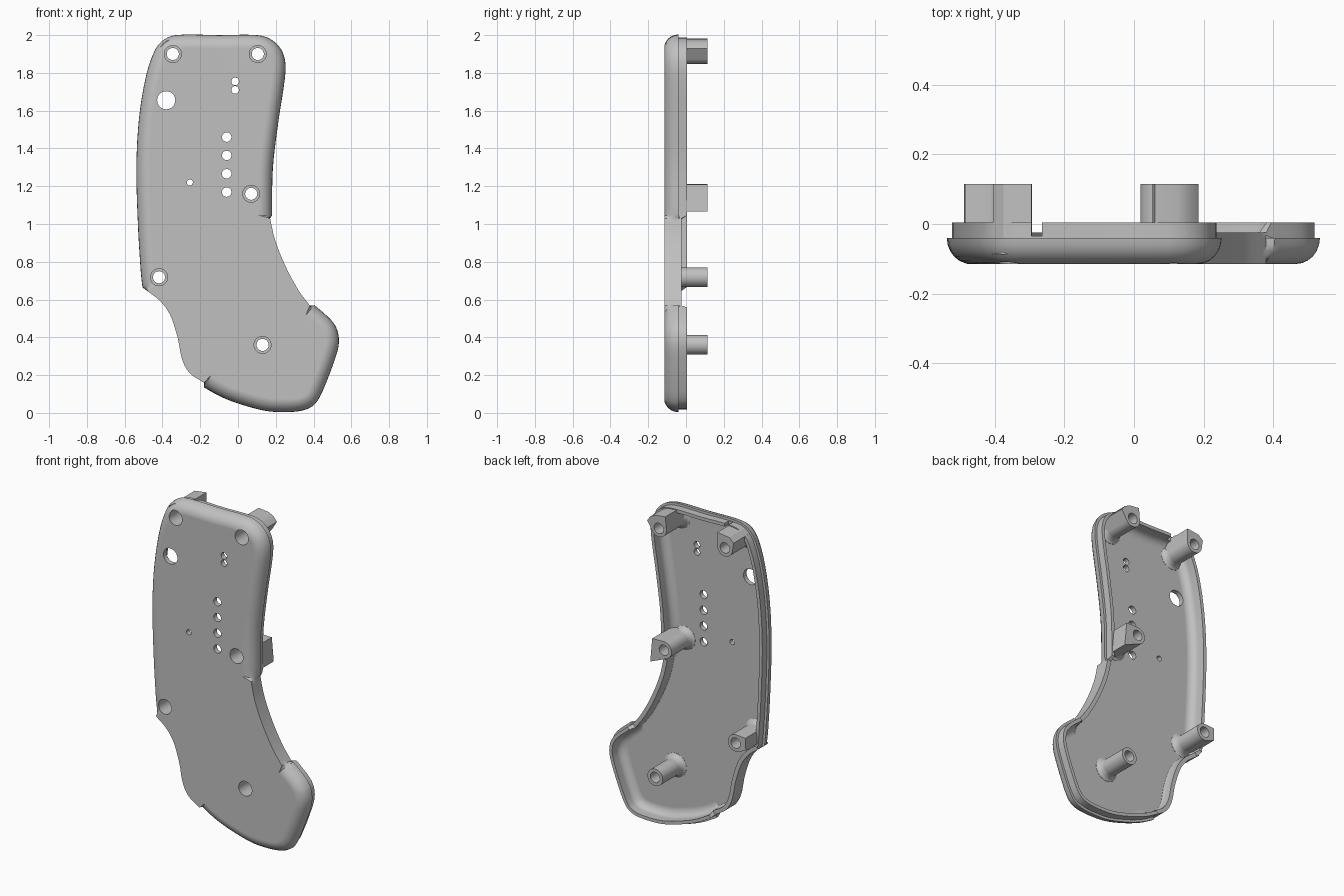
import bpy, bmesh, math
from mathutils import Vector, geometry

cube = bpy.data.objects.get("Cube")
if cube:
    bpy.data.objects.remove(cube)

grey = bpy.data.materials.new("plain grey")
grey.use_nodes = True
colour = (0.53, 0.53, 0.53, 1)
grey.diffuse_color = colour
grey.node_tree.nodes["Principled BSDF"].inputs["Base Color"].default_value = colour


def make_object(name, bm):
    bmesh.ops.recalc_face_normals(bm, faces=bm.faces)
    mesh = bpy.data.meshes.new(name)
    bm.to_mesh(mesh)
    bm.free()
    mesh.materials.append(grey)
    ob = bpy.data.objects.new(name, mesh)
    bpy.context.collection.objects.link(ob)
    return ob


def activate(ob):
    bpy.ops.object.select_all(action='DESELECT')
    ob.select_set(True)
    bpy.context.view_layer.objects.active = ob


def skin(bm, rings):
    """Bridge closed rings of points and cap both ends."""
    loops = [[bm.verts.new(p) for p in ring] for ring in rings]
    n = len(loops[0])
    for a, b in zip(loops, loops[1:]):
        for i in range(n):
            j = (i + 1) % n
            bm.faces.new((a[i], a[j], b[j], b[i]))
    bm.faces.new(loops[0])
    bm.faces.new(loops[-1][::-1])


def circle(x, z, r, n=32):
    return [(x + r * math.cos(2 * math.pi * i / n), z + r * math.sin(2 * math.pi * i / n))
            for i in range(n)]


def at_depth(points, y):
    return [(x, y, z) for x, z in points]


def extent(mesh):
    return Vector([max(v.co[i] for v in mesh.vertices) - min(v.co[i] for v in mesh.vertices)
                   for i in range(3)]) if mesh.vertices else Vector()


def cut(ob, cutter):
    """Drill the object; the overall size must survive, else the next solver is tried."""
    activate(ob)
    solid = ob.data
    for solver in ('EXACT', 'MANIFOLD', 'FLOAT'):
        ob.data = solid.copy()
        mod = ob.modifiers.new("cut", 'BOOLEAN')
        mod.operation = 'DIFFERENCE'
        mod.solver = solver
        mod.use_self = True
        mod.object = cutter
        bpy.ops.object.modifier_apply(modifier=mod.name)
        if (extent(ob.data) - extent(solid)).length < .004:
            break
    else:
        ob.data = solid
    bpy.data.objects.remove(cutter)


def finish(ob):
    activate(ob)
    bpy.ops.object.shade_smooth_by_angle(angle=math.radians(32))
    mod = ob.modifiers.new("even normals", 'WEIGHTED_NORMAL')
    mod.keep_sharp = True


def spline(points, steps=5):
    """Smooth curve through the points, with an inward normal at each sample."""
    p = [Vector(q) for q in points]
    p = [2 * p[0] - p[1]] + p + [2 * p[-1] - p[-2]]
    slope = [(c - a) / ((b - a).length + (c - b).length) for a, b, c in zip(p, p[1:], p[2:])]
    p = p[1:-1]
    out = []
    for a, b, u, v in zip(p, p[1:], slope, slope[1:]):
        size = (b - a).length
        for s in range(steps):
            t = s / steps
            ease = t * t * (3 - 2 * t)
            out.append((a.lerp(b, ease) + u * size * t * (1 - t) ** 2 - v * size * t * t * (1 - t),
                        u.lerp(v, t)))
    out.append((p[-1], slope[-1]))
    return [(q, Vector((d.y, -d.x)).normalized()) for q, d in out]


# Outline as four runs: two rounded rims and the two scooped grips between them
upper_rim = [(-.506, .665), (-.515, .75), (-.53, 1), (-.538, 1.3), (-.525, 1.55),
             (-.49, 1.77), (-.445, 1.91), (-.4, 1.97), (-.33, 2), (-.1, 2), (.1, 2), (.17, 1.98),
             (.225, 1.93), (.25, 1.86), (.248, 1.77), (.215, 1.55), (.185, 1.3), (.18, 1.045)]
finger_scoop = [(.17, 1.03), (.195, .92), (.25, .78), (.32, .65), (.38, .568)]
lower_rim = [(.405, .57), (.49, .495), (.525, .44), (.534, .37), (.515, .29), (.45, .12), (.41, .05),
             (.36, .018), (.28, .005), (.15, .01), (0, .05), (-.1, .09), (-.18, .135)]
palm_scoop = [(-.18, .16), (-.255, .21), (-.295, .28), (-.32, .4), (-.36, .52), (-.41, .59), (-.48, .645)]

# Cross-sections as (inset, depth), from front face round the wall to the inner floor
quarter = [math.pi / 2 * k / 6 for k in range(7)]
rim = [(.07 * (1 - math.sin(a)), -.04 - .075 * math.cos(a)) for a in quarter]
scoop = [(0, y) for _, y in rim]
rim += [(.015, -.04), (.015, .005), (.035, .005)]
scoop += [(0, -.033), (0, -.025), (.025, -.025)]
rim += [(.035 + .05 * (1 - math.cos(a)), -.04 - .045 * math.sin(a)) for a in quarter]
scoop += [(.025 + .01 * (1 - math.cos(a)), -.04 - .045 * math.sin(a)) for a in quarter]

rings = [[] for _ in rim]
for run, section in ((upper_rim, rim), (finger_scoop, scoop), (lower_rim, rim), (palm_scoop, scoop)):
    samples = spline(run)
    for ring, (inset, y) in zip(rings, section):
        for p, n in samples:
            q = p + n * inset
            ring.append((q.x, y, q.y))
bm = bmesh.new()
skin(bm, rings)
shell = make_object("shell", bm)

# Screw posts: centre plus corners of the web that ties each to the wall
posts = {
    "top_right_post": (-.345, 1.9, [(-.405, 1.945), (-.375, 1.972), (-.295, 1.983)]),
    "top_left_post": (.105, 1.9, [(.06, 1.983), (.125, 1.976), (.16, 1.96), (.185, 1.93)]),
    "middle_post": (.07, 1.16, [(.15, 1.21), (.163, 1.065)]),
    "side_post": (-.418, .718, [(-.485, .765), (-.488, .69)]),
    "lower_post": (.13, .36, []),
}

# Openings through the front: screw recesses, round windows and a lip slot
holes = [(x, z, .045) for x, z, _ in posts.values()]
holes += [(-.38, 1.655, .048), (-.255, 1.22, .016), (-.015, 1.755, .02), (-.015, 1.71, .02)]
holes += [(-.06, 1.46 - .097 * i, .025) for i in range(4)]
bm = bmesh.new()
for x, z, r in holes:
    skin(bm, [at_depth(circle(x, z, r), y) for y in (-.2, -.065)])
slot = [(-.295, 1.95), (-.265, 1.95), (-.265, 2.02), (-.295, 2.02)]
skin(bm, [at_depth(slot, y) for y in (-.035, .05)])
cut(shell, make_object("cutter", bm))
finish(shell)

for name, (x, z, web) in posts.items():
    # Post body
    points = circle(x, z, .052) + web
    hull = [points[i] for i in geometry.convex_hull_2d([Vector(p) for p in points])]
    bm = bmesh.new()
    skin(bm, [at_depth(hull, y) for y in (-.087, .115)])
    post = make_object(name, bm)
    # Flared foot blending into the floor
    bm = bmesh.new()
    flare = [(.075, -.088), (.074, -.084), (.066, -.08), (.059, -.072), (.054, -.06), (.05, -.04)]
    skin(bm, [at_depth(circle(x, z, r), y) for r, y in flare])
    foot = make_object(name + "_foot", bm)
    # Stepped screw bore
    for ob in (post, foot):
        bm = bmesh.new()
        bore = [(.045, -.2), (.045, .03), (.032, .03), (.032, .2)]
        skin(bm, [at_depth(circle(x, z, r), y) for r, y in bore])
        cut(ob, make_object("cutter", bm))
        finish(ob)
